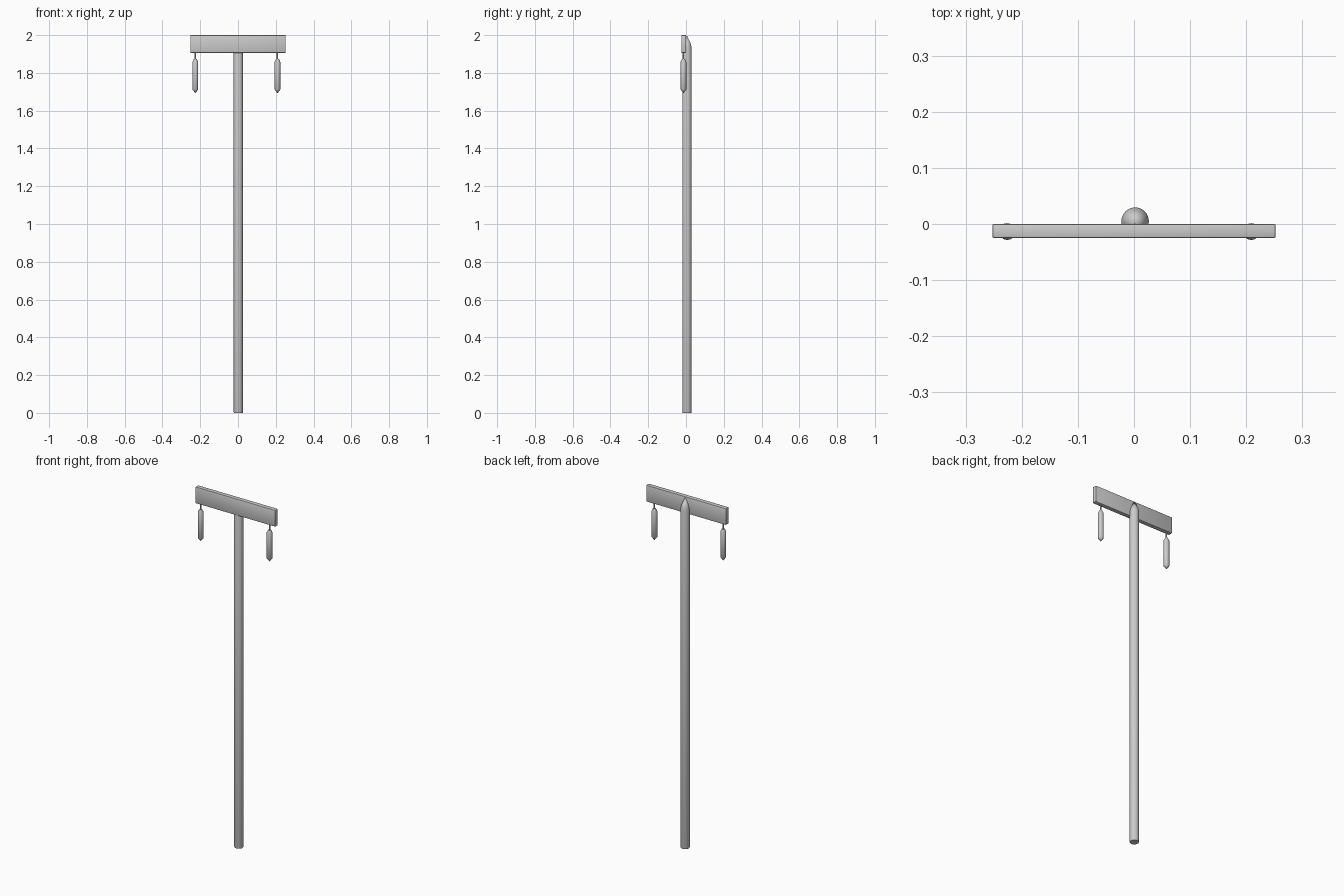
import bpy, bmesh, math

if "Cube" in bpy.data.objects:
    bpy.data.objects.remove(bpy.data.objects["Cube"])


def lathe(name, profile, x, y, sides):
    """Closed solid of revolution; profile is (radius, z) from bottom to top."""
    bm = bmesh.new()
    rings = []
    for r, z in profile:
        n = 1 if r == 0 else sides
        rings.append([bm.verts.new((r * math.cos(2 * math.pi * i / sides),
                                    r * math.sin(2 * math.pi * i / sides), z))
                      for i in range(n)])
    for a, b in zip(rings, rings[1:]):
        for i in range(sides):
            j = (i + 1) % sides
            quad = [a[i % len(a)], a[j % len(a)], b[j % len(b)], b[i % len(b)]]
            bm.faces.new(list(dict.fromkeys(quad)))
    if len(rings[0]) > 1:
        bm.faces.new(rings[0][::-1])
    if len(rings[-1]) > 1:
        bm.faces.new(rings[-1])
    bmesh.ops.recalc_face_normals(bm, faces=bm.faces)
    return finish(name, bm, (x, y, 0))


def finish(name, bm, location):
    mesh = bpy.data.meshes.new(name)
    bm.to_mesh(mesh)
    bm.free()
    ob = bpy.data.objects.new(name, mesh)
    ob.location = location
    bpy.context.collection.objects.link(ob)
    bpy.ops.object.select_all(action='DESELECT')
    ob.select_set(True)
    bpy.context.view_layer.objects.active = ob
    bpy.ops.object.shade_smooth_by_angle(angle=math.radians(40))
    return ob


# Round post with a pointed top
lathe("post", [(0.023, 0), (0.0245, 0.004), (0.0245, 1.935),
               (0.021, 1.952), (0, 1.998)], 0.002, 0.005, 32)

# Sign board with softened edges
bm = bmesh.new()
bmesh.ops.create_cube(bm, size=1)
bmesh.ops.scale(bm, vec=(0.505, 0.025, 0.094), verts=bm.verts)
bmesh.ops.bevel(bm, geom=bm.edges[:], offset=0.003, segments=2,
                profile=0.5, affect='EDGES')
finish("board", bm, (0, -0.0125, 1.953))

# Hanging weights, each on a short cord
for side, x in (("left", -0.226), ("right", 0.209)):
    lathe(f"{side}_weight", [(0, 1.692), (0.015, 1.712), (0.015, 1.858),
                             (0.008, 1.873)], x, -0.0135, 16)
    lathe(f"{side}_cord", [(0.004, 1.868), (0.004, 1.91)], x, -0.0135, 12)
